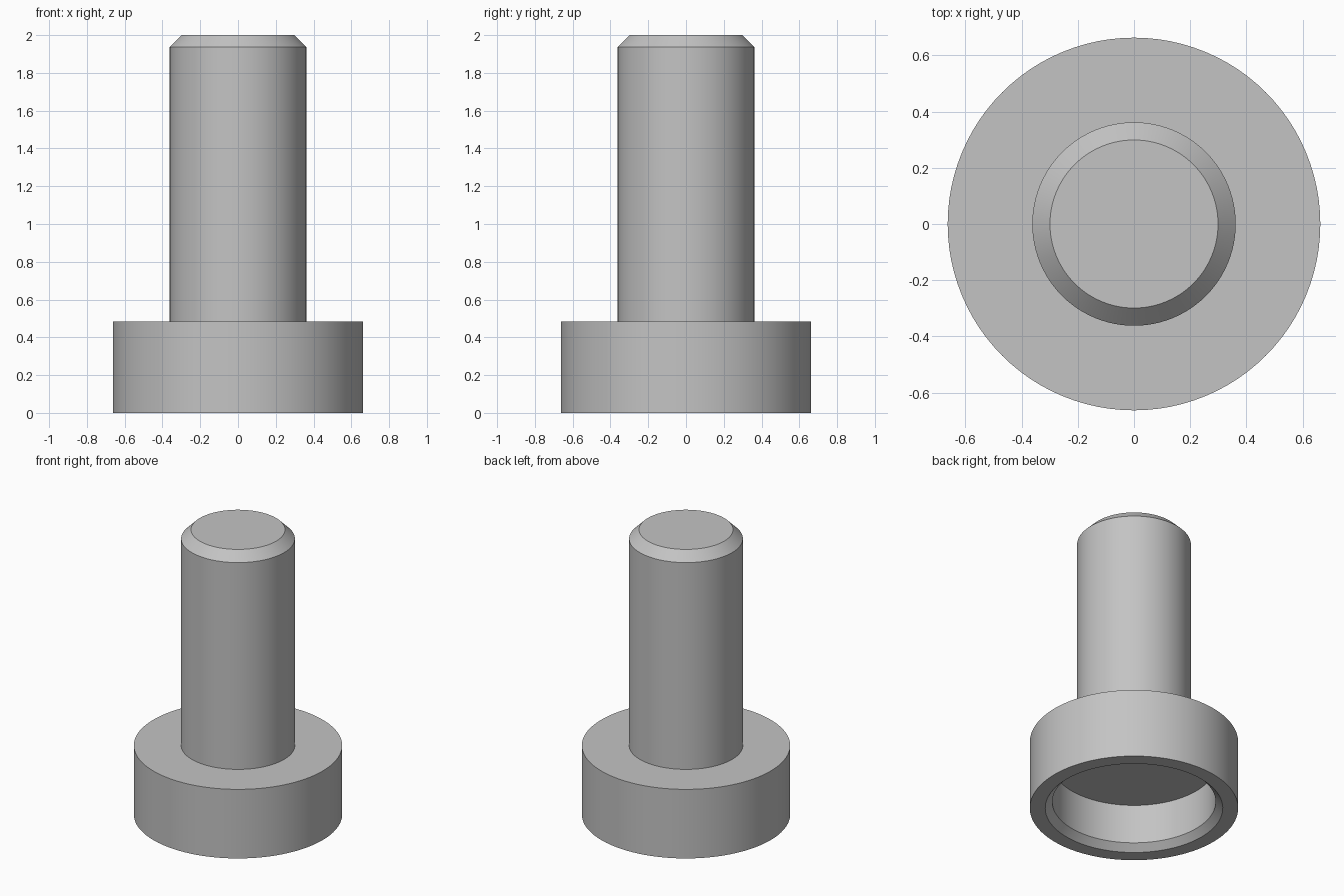
import bpy
import bmesh
from math import radians

cube = bpy.data.objects.get("Cube")
if cube:
    bpy.data.objects.remove(cube, do_unlink=True)

# Single plain grey
grey = bpy.data.materials.new("plain grey")
grey.use_nodes = True
colour = (0.55, 0.55, 0.55, 1)
grey.diffuse_color = colour
grey.node_tree.nodes["Principled BSDF"].inputs["Base Color"].default_value = colour

# Closed half section from the recess ceiling, around the head, to the shaft tip
recess = [(0, 0.32), (0.52, 0.32), (0.52, 0.045), (0.565, 0)]
head = [(0.663, 0), (0.663, 0.485)]
shaft = [(0.362, 0.485), (0.362, 1.937), (0.299, 2), (0, 2)]


def lathe(name, profile, steps=96):
    """Spin an (r, z) profile about the z axis."""
    bm = bmesh.new()
    verts = [bm.verts.new((r, 0, z)) for r, z in profile]
    edges = [bm.edges.new(pair) for pair in zip(verts, verts[1:])]
    bmesh.ops.spin(bm, geom=verts + edges, cent=(0, 0, 0), axis=(0, 0, 1),
                   angle=radians(360), steps=steps)
    bmesh.ops.remove_doubles(bm, verts=bm.verts, dist=0.0001)
    bmesh.ops.recalc_face_normals(bm, faces=bm.faces)
    mesh = bpy.data.meshes.new(name)
    bm.to_mesh(mesh)
    bm.free()
    mesh.materials.append(grey)
    obj = bpy.data.objects.new(name, mesh)
    bpy.context.collection.objects.link(obj)
    return obj


# Bolt body with hollow head
bolt = lathe("hollow_head_bolt", recess + head + shaft)
bpy.ops.object.select_all(action="DESELECT")
bolt.select_set(True)
bpy.context.view_layer.objects.active = bolt
bpy.ops.object.shade_smooth_by_angle(angle=radians(30))
